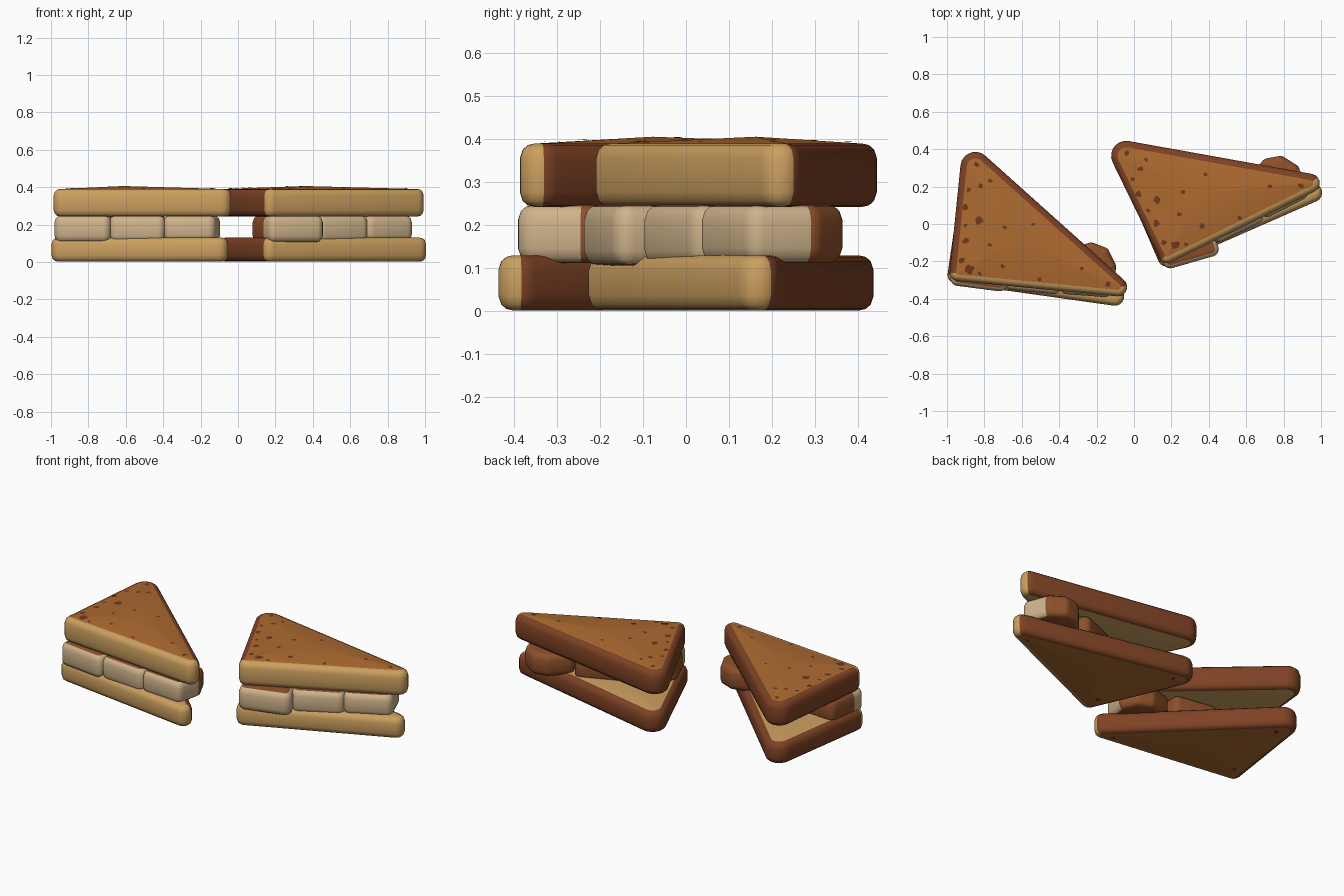
import bpy, bmesh, math, random
from mathutils import Vector, Matrix
from mathutils.bvhtree import BVHTree

random.seed(4)
cube = bpy.data.objects.get("Cube")
if cube:
    bpy.data.objects.remove(cube)


def material(name, rgb):
    m = bpy.data.materials.new(name)
    m.use_nodes = True
    m.diffuse_color = (*rgb, 1)
    bsdf = m.node_tree.nodes["Principled BSDF"]
    bsdf.inputs["Base Color"].default_value = (*rgb, 1)
    bsdf.inputs["Roughness"].default_value = 0.8
    return m


TOAST = material("toasted_face", (0.42, 0.145, 0.03))
BREAD = material("soft_bread", (0.60, 0.35, 0.115))
CRUST = material("brown_crust", (0.21, 0.055, 0.018))
SPOT = material("dark_toast_spot", (0.16, 0.04, 0.012))
PALE = material("pale_chicken", (0.62, 0.45, 0.26))
SEARED = material("seared_chicken", (0.27, 0.08, 0.024))


def rounded(corners, radii, steps=7):
    """Points and outward normals of a convex counter-clockwise outline."""
    out = []
    n = len(corners)
    for i, r in enumerate(radii):
        p, c, q = (Vector(corners[(i + k) % n]) for k in (-1, 0, 1))
        d1, d2 = (c - p).normalized(), (q - c).normalized()
        n1, n2 = Vector((d1.y, -d1.x)), Vector((d2.y, -d2.x))
        centre = c - (n1 + n2) * r / (1 + n1.dot(n2))
        start = math.atan2(n1.y, n1.x)
        turn = math.atan2(d1.cross(d2), d1.dot(d2))
        for s in range(steps + 1):
            a = start + turn * s / steps
            normal = Vector((math.cos(a), math.sin(a)))
            out.append((centre + normal * r, normal))
    return out


def slab(outline, z0, z1, bevel, lift, centre):
    """Soft-edged slab; layer tags: 0 side, 1 underside, 2 top."""
    bm = bmesh.new()
    ease = [(1, 0), (0.55, 0.1), (0.2, 0.4), (0, 1)]
    profile = [(i * bevel, z0 + h * bevel) for i, h in ease]
    profile += [(i * bevel, z1 - h * bevel) for i, h in reversed(ease)]
    rings = [[bm.verts.new((*(p - nrm * inset), z)) for p, nrm in outline]
             for inset, z in profile]
    n = len(outline)
    for low, high in zip(rings, rings[1:]):
        for i in range(n):
            j = (i + 1) % n
            bm.faces.new((low[i], low[j], high[j], high[i]))
    base = bm.verts.new((*centre, z0))
    peak = bm.verts.new((*centre, z1 + lift))
    for i in range(n):
        j = (i + 1) % n
        bm.faces.new((base, rings[0][j], rings[0][i])).material_index = 1
        bm.faces.new((peak, rings[-1][i], rings[-1][j])).material_index = 2
    bm.normal_update()
    return bm


def finish(bm, name, mats, matrix):
    mesh = bpy.data.meshes.new(name)
    bm.to_mesh(mesh)
    bm.free()
    for m in mats:
        mesh.materials.append(m)
    ob = bpy.data.objects.new(name, mesh)
    bpy.context.collection.objects.link(ob)
    ob.matrix_world = matrix
    bpy.ops.object.select_all(action="DESELECT")
    ob.select_set(True)
    bpy.context.view_layer.objects.active = ob
    bpy.ops.object.shade_smooth_by_angle(angle=math.radians(40))
    return ob


CORNERS = [(0, 0), (1.055, 0), (0.004, 0.774)]
MIDDLE = Vector((0.353, 0.258))


def bread(name, z0, z1, lift, faces, matrix):
    bm = slab(rounded(CORNERS, (0.045, 0.05, 0.08)), z0, z1, 0.034, lift, MIDDLE)
    # crust on the two outer sides, soft bread on the cut front side
    for f in bm.faces:
        if f.material_index == 0:
            side = f.normal.xy.normalized()
            if side.y < 0.3 and side.x > -0.98:
                f.material_index = 3
    tree = BVHTree.FromBMesh(bm)
    finish(bm, name, [CRUST, *faces, BREAD], matrix)
    return tree


def spots(name, tree, places, down, matrix):
    """Thin irregular scorch marks draped on a bread face."""
    bm = bmesh.new()

    def drape(x, y):
        hit = tree.ray_cast(Vector((x, y, 1 if down else -1)),
                            Vector((0, 0, -1 if down else 1)))[0]
        if hit is None:
            return None
        return hit + Vector((0, 0, 0.003 if down else -0.002))

    for x, y, size in places:
        mid = drape(x, y)
        ring = []
        for k in range(9):
            a = k * math.tau / 9
            r = size * random.uniform(0.6, 1.25)
            ring.append(drape(x + r * math.cos(a), y + r * math.sin(a)))
        if mid is None or None in ring:
            continue
        hub = bm.verts.new(mid)
        rim = [bm.verts.new(p) for p in ring]
        for a, b in zip(rim, rim[1:] + rim[:1]):
            bm.faces.new((hub, a, b) if down else (hub, b, a))
    finish(bm, name, [SPOT], matrix)


def chunk(name, corners, limit, z0, matrix):
    """Chicken piece: pale where sliced at the front, seared elsewhere."""
    centre = sum((Vector(c) for c in corners), Vector((0, 0))) / len(corners)
    bm = slab(rounded(corners, [0.04] * len(corners), 5), z0, 0.247, 0.034, 0, centre)
    bmesh.ops.bisect_plane(bm, geom=bm.verts[:] + bm.edges[:] + bm.faces[:],
                           plane_co=(0, limit, 0), plane_no=(0, 1, 0))
    bm.normal_update()
    for f in bm.faces:
        cut = f.calc_center_median().y < limit and abs(f.normal.z) < 0.8
        f.material_index = 1 if cut else 0
    finish(bm, name, [SEARED, PALE], matrix)


TOP_SPOTS = [(0.05, 0.40, 0.018), (0.12, 0.52, 0.014), (0.17, 0.55, 0.012),
             (0.07, 0.22, 0.018), (0.13, 0.33, 0.022), (0.06, 0.30, 0.012),
             (0.27, 0.31, 0.012), (0.42, 0.34, 0.010), (0.11, 0.07, 0.026),
             (0.06, 0.11, 0.016), (0.16, 0.05, 0.012), (0.28, 0.10, 0.014),
             (0.20, 0.21, 0.012), (0.48, 0.05, 0.012), (0.70, 0.13, 0.012),
             (0.85, 0.06, 0.014), (0.09, 0.63, 0.014), (0.06, 0.49, 0.012)]
BASE_SPOTS = [(0.11, 0.60, 0.018), (0.09, 0.12, 0.015), (0.85, 0.06, 0.014)]

# Two matching halves: corner position, heading, how far the first chunk sticks out
HALVES = [("right_half", (-0.99, -0.30), -5.5, -0.035),
          ("left_half", (0.155, -0.225), 26.2, -0.08)]

for half, (x, y), heading, poke in HALVES:
    upper = Matrix.Translation((x, y, 0)) @ Matrix.Rotation(math.radians(heading), 4, "Z")
    lower = (upper @ Matrix.Translation((-0.012, -0.012, 0))
             @ Matrix.Rotation(math.radians(-2.5), 4, "Z"))

    # Bread slices, toasted on the outside
    top = bread(half + "_top_bread", 0.243, 0.39, 0.016, (BREAD, TOAST), upper)
    base = bread(half + "_bottom_bread", 0.002, 0.13, 0, (TOAST, BREAD), lower)
    spots(half + "_top_spots", top, TOP_SPOTS, True, upper)
    spots(half + "_bottom_spots", base, BASE_SPOTS, False, lower)

    # Chicken filling along the cut side
    chunk(half + "_chicken_outer",
          [(0.005, -0.025), (0.31, poke), (0.325, 0.25), (0.02, 0.24)], 0.06, 0.107, upper)
    chunk(half + "_chicken_middle",
          [(0.30, -0.02), (0.605, -0.02), (0.59, 0.27), (0.31, 0.29)], 0.06, 0.107, upper)
    chunk(half + "_chicken_tip",
          [(0.59, -0.015), (0.87, -0.01), (0.885, 0.16), (0.83, 0.25),
           (0.74, 0.275), (0.60, 0.22)], 0.14, 0.112, upper)
